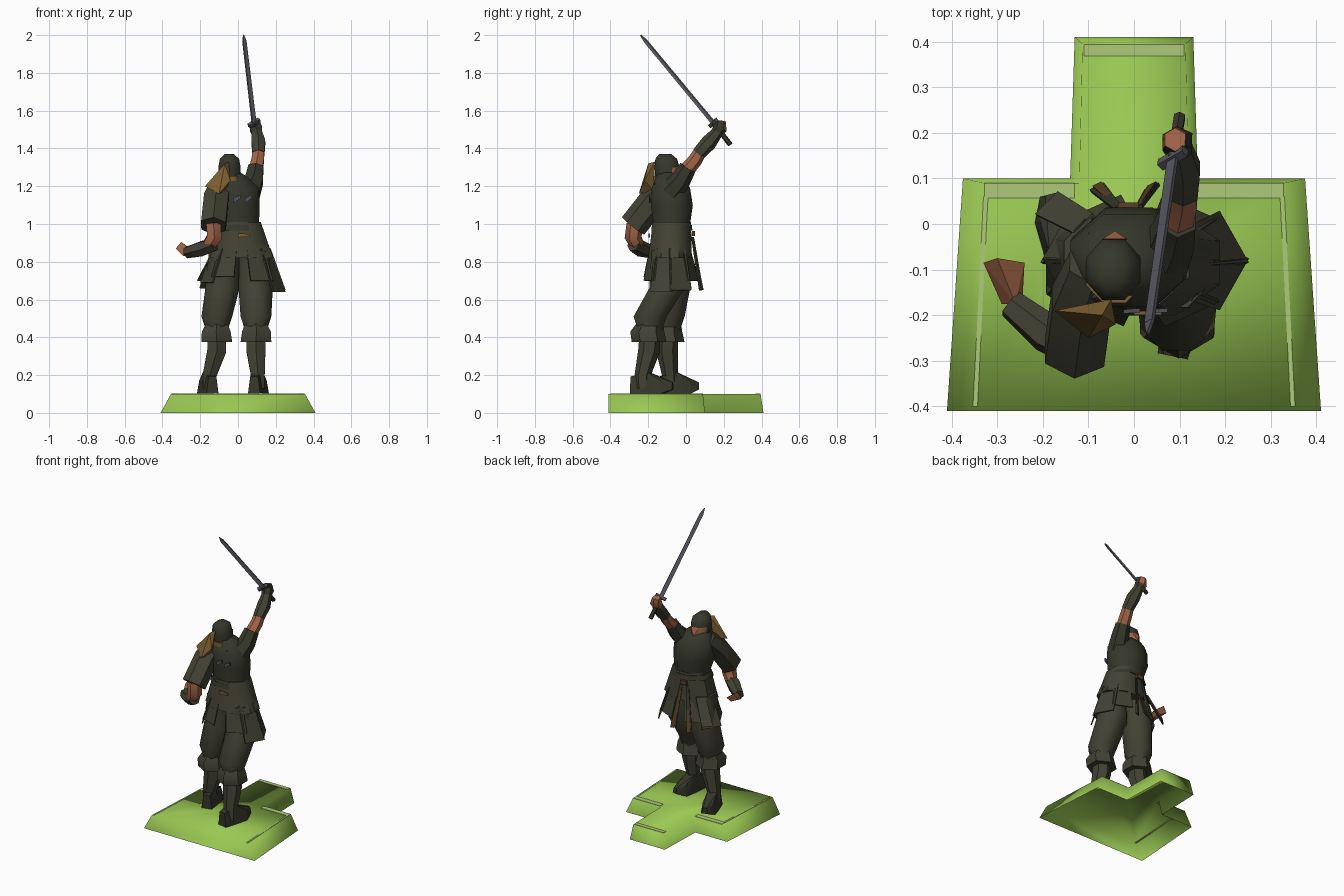
import bpy, bmesh, math
from mathutils import Vector

cube = bpy.data.objects.get("Cube")
if cube:
    bpy.data.objects.remove(cube, do_unlink=True)


def material(name, r, g, b):
    lin = [((c / 255 + 0.055) / 1.055) ** 2.4 for c in (r, g, b)] + [1]
    m = bpy.data.materials.new(name)
    m.use_nodes = True
    m.diffuse_color = lin
    m.node_tree.nodes["Principled BSDF"].inputs["Base Color"].default_value = lin
    return m


CLOTH = material("olive cloth", 66, 66, 52)
ARMOUR = material("dark armour", 54, 55, 43)
SKIN = material("skin", 164, 102, 73)
TAN = material("tan scarf", 124, 95, 50)
BROWN = material("brown sash", 88, 64, 38)
STEEL = material("bright steel", 142, 142, 154)
DARK_STEEL = material("dark steel", 82, 82, 92)
GRASS = material("grass green", 154, 200, 83)
EDGE = material("pale grass edge", 174, 202, 122)


def finish(bm, name, *mats, smooth=0):
    mesh = bpy.data.meshes.new(name)
    bm.to_mesh(mesh)
    bm.free()
    ob = bpy.data.objects.new(name, mesh)
    bpy.context.collection.objects.link(ob)
    for m in mats:
        mesh.materials.append(m)
    if smooth:
        bpy.ops.object.select_all(action="DESELECT")
        ob.select_set(True)
        bpy.context.view_layer.objects.active = ob
        bpy.ops.object.shade_smooth_by_angle(angle=math.radians(smooth))
    return ob


def skin_rings(name, rings, mat, smooth=50):
    """Join equal rings of points into a closed low-poly skin."""
    bm = bmesh.new()
    rows = [[bm.verts.new(p) for p in ring] for ring in rings]
    n = len(rows[0])
    for a, b in zip(rows, rows[1:]):
        for i in range(n):
            j = (i + 1) % n
            bm.faces.new((a[i], a[j], b[j], b[i]))
    bm.faces.new(rows[0])
    bm.faces.new(rows[-1])
    bmesh.ops.recalc_face_normals(bm, faces=bm.faces)
    return finish(bm, name, mat, smooth=smooth)


def loft(name, levels, mat, sides=8):
    """Levels are (x, y, z, half width, half depth)."""
    rings = []
    for x, y, z, rx, ry in levels:
        angles = [2 * math.pi * (i + 0.5) / sides for i in range(sides)]
        rings.append([(x + rx * math.cos(a), y + ry * math.sin(a), z) for a in angles])
    return skin_rings(name, rings, mat)


def limb(name, stops, mat, sides=6):
    """Stops are (x, y, z, radius) along the limb."""
    pts = [Vector(s[:3]) for s in stops]
    rings = []
    for i, s in enumerate(stops):
        d = pts[min(i + 1, len(pts) - 1)] - pts[max(i - 1, 0)]
        u = d.cross(Vector((1, 0, 0.01))).normalized()
        v = d.cross(u).normalized()
        rings.append([pts[i] + s[3] * (u * math.cos(k * math.tau / sides)
                      + v * math.sin(k * math.tau / sides)) for k in range(sides)])
    return skin_rings(name, rings, mat)


def hull(name, pts, mat):
    bm = bmesh.new()
    for p in pts:
        bm.verts.new(p)
    bmesh.ops.convex_hull(bm, input=bm.verts[:])
    bmesh.ops.recalc_face_normals(bm, faces=bm.faces)
    return finish(bm, name, mat)


def strip(name, p, q, across, w0, w1, thick, mat):
    """Flat bar from p to q, lying along the across direction."""
    p, q, a = Vector(p), Vector(q), Vector(across).normalized()
    n = (q - p).cross(a).normalized() * thick / 2
    return hull(name, [c + s * a * w / 2 + t * n for c, w in ((p, w0), (q, w1))
                       for s in (-1, 1) for t in (-1, 1)], mat)


# T-shaped ground block, softly shaded and open underneath
def outline(x0, x1, s0, s1, yb, ye, z):
    half = [(x0, -0.41), (x1, yb), (s0, yb), (s1, ye)]
    return [(x, y, z) for x, y in half] + [(-x, y, z) for x, y in reversed(half)]


bm = bmesh.new()
low = [bm.verts.new(p) for p in outline(0.41, 0.375, 0.14, 0.13, 0.1, 0.41, 0)]
top = [bm.verts.new(p) for p in outline(0.355, 0.33, 0.12, 0.113, 0.09, 0.395, 0.1)]
bm.faces.new(top)
for i in range(8):
    j = (i + 1) % 8
    bm.faces.new((low[i], low[j], top[j], top[i]))
finish(bm, "ground_base", GRASS, smooth=180)

# Pale worn edges on the ground
for s in (-1, 1):
    strip("ground_side_edge", (s * 0.348, -0.4, 0.1), (s * 0.325, 0.06, 0.1), (1, 0, 0), 0.01, 0.01, 0.004, EDGE)
    strip("ground_shoulder_edge", (s * 0.13, 0.073, 0.1), (s * 0.328, 0.073, 0.1), (0, 1, 0), 0.033, 0.033, 0.004, EDGE)
strip("ground_end_edge", (-0.11, 0.381, 0.1), (0.11, 0.381, 0.1), (0, 1, 0), 0.026, 0.026, 0.004, EDGE)


# Legs: trousers, flared cuff, calf and boot
def leg(side, hip, knee, ankle, heel, toe):
    (hx, hy), (kx, ky), (ax, ay) = hip, knee, ankle
    loft(side + "_trouser", [(hx, hy, 0.86, 0.085, 0.09), (hx * 1.1, hy, 0.66, 0.098, 0.102),
                             (kx, ky, 0.51, 0.088, 0.095), (kx, ky, 0.43, 0.06, 0.065)], CLOTH)
    loft(side + "_cuff", [(kx, ky, 0.48, 0.063, 0.068), (kx * 1.03, ky - 0.015, 0.43, 0.088, 0.09),
                          (kx, ky - 0.005, 0.375, 0.094, 0.092)], CLOTH, 6)
    limb(side + "_calf", [(kx, ky, 0.44, 0.055), (kx, ky - 0.005, 0.33, 0.058),
                          (ax, ay, 0.2, 0.042), (ax, ay, 0.13, 0.04)], CLOTH)
    h, t = Vector((*heel, 0.102)), Vector((*toe, 0.102))
    d = (t - h).normalized()
    w = Vector((-d.y, d.x, 0))
    pts = []
    for f, wide, hi in ((0, 0.033, 0.09), (0.4, 0.043, 0.115), (0.75, 0.046, 0.068), (1, 0.022, 0.06)):
        for s in (-1, 1):
            c = h.lerp(t, f) + s * wide * w
            pts += [c + Vector((0, 0, 0.022 if f == 1 else 0)), c + Vector((0, 0, hi)) - s * 0.012 * w]
    hull(side + "_boot", pts, ARMOUR)


leg("right", (-0.075, -0.072), (-0.112, -0.095), (-0.15, -0.085), (-0.135, -0.14), (-0.185, 0.065))
leg("left", (0.085, -0.1), (0.095, -0.19), (0.105, -0.23), (0.085, -0.29), (0.13, -0.07))

# Torso and flared coat hem
loft("torso", [(0.005, -0.08, 0.9, 0.12, 0.105), (0.005, -0.075, 1.0, 0.115, 0.105),
               (-0.01, -0.075, 1.1, 0.135, 0.12), (-0.015, -0.08, 1.19, 0.135, 0.11),
               (-0.03, -0.09, 1.25, 0.085, 0.075), (-0.04, -0.1, 1.28, 0.045, 0.045)], ARMOUR)
loft("coat_hem", [(0.01, -0.075, 1.01, 0.12, 0.11), (0.015, -0.08, 0.9, 0.155, 0.118),
                  (0.02, -0.085, 0.82, 0.182, 0.125)], CLOTH)
loft("belt", [(0.005, -0.075, 0.965, 0.138, 0.118), (0.005, -0.075, 0.995, 0.125, 0.114)], ARMOUR)

# Overlapping flared skirt plates, open at the middle front and back
for angle, reach, drop in ((-58, 0.2, 0.7), (-22, 0.212, 0.64), (22, 0.212, 0.65), (58, 0.19, 0.7),
                           (122, 0.2, 0.7), (158, 0.205, 0.66), (202, 0.2, 0.69), (238, 0.19, 0.72)):
    a = math.radians(angle)
    c, s = math.cos(a), math.sin(a)
    strip("skirt_plate", (0.02 + 0.135 * c, -0.085 + 0.1 * s, 0.87), (0.02 + reach * c, -0.08 + 0.135 * s, drop),
          (-s * 1.4, c, 0), 0.1, 0.13, 0.008, CLOTH)
strip("skirt_front_corner", (-0.11, 0.0, 0.86), (-0.19, 0.045, 0.7), (1, 1, 0), 0.06, 0.07, 0.008, CLOTH)

# Hanging sash ends, knot and back fittings
for x, lean in ((-0.035, -0.045), (0.01, 0.03)):
    strip("sash_end", (x, 0.035, 0.93), (x + lean, 0.08, 0.65), (1, 0.5, 0), 0.018, 0.035, 0.008, ARMOUR)
    strip("sash_trim", (x, 0.039, 0.9), (x + lean, 0.086, 0.65), (1, 0.5, 0), 0.01, 0.022, 0.006, BROWN)
strip("sash_knot", (-0.035, 0.04, 0.95), (0.01, 0.04, 0.95), (0, 0, 1), 0.025, 0.025, 0.015, BROWN)
strip("back_buckle", (0, -0.195, 0.94), (0.06, -0.195, 0.94), (0, 0, 1), 0.022, 0.014, 0.009, TAN)
for x in (-0.005, 0.055):
    strip("back_clasp", (x - 0.018, -0.192, 1.125), (x + 0.018, -0.189, 1.145), (0, 0, 1), 0.026, 0.02, 0.009, DARK_STEEL)

# Hooded head with an open face and trailing scarf
head = loft("hooded_head", [(-0.04, -0.1, 1.19, 0.055, 0.06), (-0.042, -0.1, 1.23, 0.06, 0.066),
                            (-0.045, -0.1, 1.3, 0.064, 0.072), (-0.045, -0.105, 1.345, 0.055, 0.062),
                            (-0.047, -0.11, 1.37, 0.026, 0.035)], ARMOUR)
head.data.materials.append(SKIN)
for f in head.data.polygons:
    if f.normal.y > 0.6 and 1.2 < f.center.z < 1.3:
        f.material_index = 1
hull("face", [(-0.07, -0.036, 1.23), (-0.015, -0.036, 1.23), (-0.07, -0.033, 1.295), (-0.015, -0.033, 1.295),
              (-0.042, -0.015, 1.25), (-0.042, -0.022, 1.205)], SKIN)
loft("neck_scarf", [(-0.042, -0.108, 1.228, 0.068, 0.07), (-0.043, -0.108, 1.255, 0.067, 0.07)], TAN)
hull("scarf_tail", [(-0.05, -0.165, 1.33), (-0.07, -0.2, 1.32), (-0.04, -0.22, 1.23), (-0.175, -0.19, 1.2),
                    (-0.1, -0.25, 1.16), (-0.07, -0.17, 1.175)], TAN)
hull("shoulder_wrap", [(-0.12, -0.17, 1.21), (0.04, -0.17, 1.21), (-0.1, -0.02, 1.21), (0.04, -0.02, 1.21),
                       (-0.04, -0.15, 1.255), (-0.04, -0.06, 1.24)], ARMOUR)

# Lowered arm swung back
limb("right_sleeve", [(-0.09, -0.09, 1.21, 0.06), (-0.115, -0.17, 1.13, 0.075), (-0.13, -0.28, 0.99, 0.075)], CLOTH)
limb("right_elbow", [(-0.13, -0.27, 1.0, 0.045), (-0.125, -0.28, 0.93, 0.045), (-0.16, -0.255, 0.88, 0.036)], SKIN)
limb("right_bracer", [(-0.125, -0.28, 0.89, 0.036), (-0.19, -0.24, 0.87, 0.044), (-0.27, -0.175, 0.85, 0.033)], CLOTH)
hull("right_fist", [(-0.245, -0.175, 0.83), (-0.29, -0.175, 0.83), (-0.26, -0.175, 0.87), (-0.33, -0.085, 0.87),
                    (-0.24, -0.085, 0.86), (-0.3, -0.075, 0.905), (-0.27, -0.09, 0.84)], SKIN)

# Raised arm, its glove open at the back of the hand
limb("left_sleeve", [(0.06, -0.08, 1.17, 0.065), (0.085, -0.03, 1.23, 0.055), (0.095, 0.01, 1.3, 0.046)], ARMOUR)
limb("left_upper_arm", [(0.093, 0.0, 1.28, 0.04), (0.105, 0.05, 1.34, 0.038), (0.108, 0.08, 1.39, 0.034)], SKIN)
limb("left_bracer", [(0.108, 0.065, 1.37, 0.036), (0.108, 0.12, 1.43, 0.042), (0.098, 0.17, 1.49, 0.03)], CLOTH)
fist = limb("left_fist", [(0.1, 0.155, 1.475, 0.028), (0.095, 0.18, 1.505, 0.038), (0.09, 0.185, 1.545, 0.026)], ARMOUR)
fist.data.materials.append(SKIN)
for f in fist.data.polygons:
    if f.normal.y - f.normal.x > 0.1 or f.normal.z > 0.8:
        f.material_index = 1

# Sword, polished on its lower side
guard, tip = Vector((0.085, 0.145, 1.535)), Vector((0.03, -0.24, 2.0))
aim = (tip - guard).normalized()
rise = aim.cross(Vector((1, 0, 0)))
edge = rise.cross(aim).lerp(rise, 0.45).normalized()
neck = tip - aim * 0.04
for blade in (strip("blade", guard, neck, edge, 0.026, 0.022, 0.009, DARK_STEEL),
              strip("blade_point", neck, tip, edge, 0.022, 0.003, 0.008, DARK_STEEL)):
    blade.data.materials.append(STEEL)
    for f in blade.data.polygons:
        f.material_index = int(f.normal.z < 0)
strip("cross_guard", guard - edge * 0.035, guard + edge * 0.035, aim, 0.02, 0.02, 0.02, DARK_STEEL)
limb("grip", [(*guard, 0.012), (0.1, 0.235, 1.42, 0.014)], ARMOUR)
